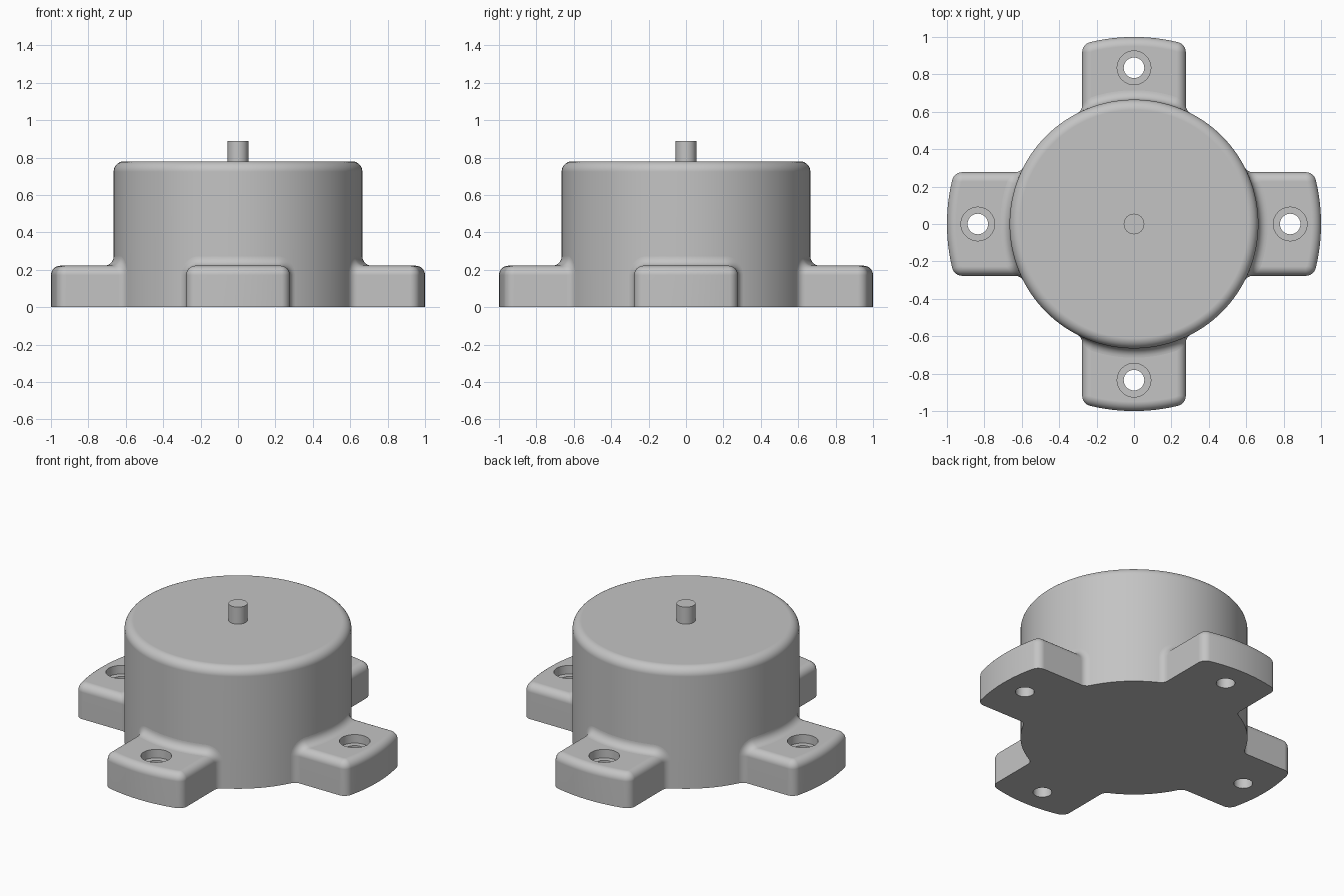
import bpy, bmesh
from math import sin, cos, pi, sqrt, atan2
from mathutils import Vector

if "Cube" in bpy.data.objects:
    bpy.data.objects.remove(bpy.data.objects["Cube"])

BODY_R, BODY_H, BODY_ROUND = 0.665, 0.78, 0.055
LUG_W, LUG_H, LUG_ROUND, CORNER = 0.277, 0.222, 0.05, 0.055
FILLET, HOLE_R, BORE_R, HOLE_X = 0.05, 0.055, 0.09, 0.835
STEPS = 8

grey = bpy.data.materials.new("grey")
grey.use_nodes = True
grey.diffuse_color = (0.55, 0.55, 0.55, 1)
grey.node_tree.nodes["Principled BSDF"].inputs["Base Color"].default_value = grey.diffuse_color


def loft(name, rings):
    """Closed solid skinned through equal-length loops of points."""
    bm = bmesh.new()
    loops = [[bm.verts.new(p) for p in ring] for ring in rings]
    for a, b in zip(loops, loops[1:]):
        for i in range(len(a)):
            j = (i + 1) % len(a)
            bm.faces.new((a[i], a[j], b[j], b[i]))
    bm.faces.new(loops[0])
    bm.faces.new(loops[-1])
    bmesh.ops.recalc_face_normals(bm, faces=bm.faces)
    mesh = bpy.data.meshes.new(name)
    bm.to_mesh(mesh)
    bm.free()
    mesh.materials.append(grey)
    obj = bpy.data.objects.new(name, mesh)
    bpy.context.collection.objects.link(obj)
    return obj


def lathe(name, profile, segments, x=0):
    """Solid of revolution from (radius, z) points."""
    angles = [2 * pi * i / segments for i in range(segments)]
    return loft(name, [[(x + r * cos(a), r * sin(a), z) for a in angles] for r, z in profile])


def activate(obj):
    bpy.ops.object.select_all(action='DESELECT')
    obj.select_set(True)
    bpy.context.view_layer.objects.active = obj


def smooth(obj):
    activate(obj)
    bpy.ops.object.shade_smooth_by_angle()
    obj.modifiers.new("flat_face_normals", 'WEIGHTED_NORMAL').keep_sharp = True


def four_around(obj):
    """Repeat a part at every quarter turn."""
    base = obj.name
    for side, turn in (("back", 1), ("right", 2), ("front", 3)):
        twin = obj.copy()
        twin.name = base + "_" + side
        twin.rotation_euler.z = turn * pi / 2
        bpy.context.collection.objects.link(twin)
    obj.name = base + "_left"


quarter = [i * pi / 2 / STEPS for i in range(STEPS + 1)]

# Round housing with a softened top rim
rim = [(BODY_R - BODY_ROUND * (1 - cos(t)), BODY_H - BODY_ROUND * (1 - sin(t))) for t in quarter]
smooth(lathe("housing", [(BODY_R, 0)] + rim, 128))

# Output shaft
smooth(lathe("shaft", [(0.055, BODY_H - 0.02), (0.055, 0.89)], 48))


# Mounting lug: plan outline with a curved end, stacked inwards for the rounded top edge
def lug_outline(inset, z):
    cy = LUG_W - CORNER
    cx = sqrt((1 - CORNER) ** 2 - cy ** 2)
    phi = atan2(cy, cx)
    half = [(0.45, LUG_W - inset)]
    for i in range(STEPS + 1):
        a = pi / 2 + (phi - pi / 2) * i / STEPS
        half.append((cx + (CORNER - inset) * cos(a), cy + (CORNER - inset) * sin(a)))
    for i in range(1, STEPS + 1):
        a = phi * (1 - i / STEPS)
        half.append(((1 - inset) * cos(a), (1 - inset) * sin(a)))
    full = half + [(x, -y) for x, y in reversed(half[:-1])]
    return [(x, y, z) for x, y in full]


layers = [lug_outline(0, 0)]
for t in quarter:
    layers.append(lug_outline(LUG_ROUND * (1 - cos(t)), LUG_H - LUG_ROUND * (1 - sin(t))))
lug = loft("lug", layers)

# Counterbored screw hole
ledge = LUG_H - 0.055
cutter = lathe("hole_cutter", [(HOLE_R, -0.1), (HOLE_R, ledge), (BORE_R, ledge), (BORE_R, 0.4)], 48, HOLE_X)
cutter.hide_render = True
cut = lug.modifiers.new("screw_hole", 'BOOLEAN')
cut.operation = 'DIFFERENCE'
cut.solver = 'EXACT'
cut.object = cutter
activate(lug)
bpy.ops.object.modifier_apply(modifier=cut.name)
bpy.data.objects.remove(cutter)
smooth(lug)
four_around(lug)

# Fillet where a lug meets the housing: arcs of a ball rolled over the lug's section
section = [(LUG_W, 0, 0)]
for t in quarter:
    section.append((LUG_W - LUG_ROUND * (1 - cos(t)), LUG_H - LUG_ROUND * (1 - sin(t)), t))
flat = LUG_W - LUG_ROUND
section += [(flat * (1 - i / STEPS), LUG_H, pi / 2) for i in range(1, STEPS + 1)]
section += [(-y, z, pi - t) for y, z, t in reversed(section[:-1])]

rings = []
for y, z, t in section:
    normal = Vector((0, cos(t), sin(t)))
    ball = Vector((0, y, z)) + FILLET * normal
    ball.x = sqrt((BODY_R + FILLET) ** 2 - ball.y ** 2)
    radial = Vector((ball.x, ball.y, 0)).normalized()
    ring = [ball + FILLET * (-normal).slerp(-radial, i / STEPS) for i in range(STEPS + 1)]
    core = Vector((0, y, z)) - 0.02 * Vector((0, cos(t), max(sin(t), 0)))
    core.x = sqrt((BODY_R - 0.03) ** 2 - core.y ** 2)
    rings.append(ring + [core])
fillet = loft("lug_fillet", rings)
smooth(fillet)
four_around(fillet)
